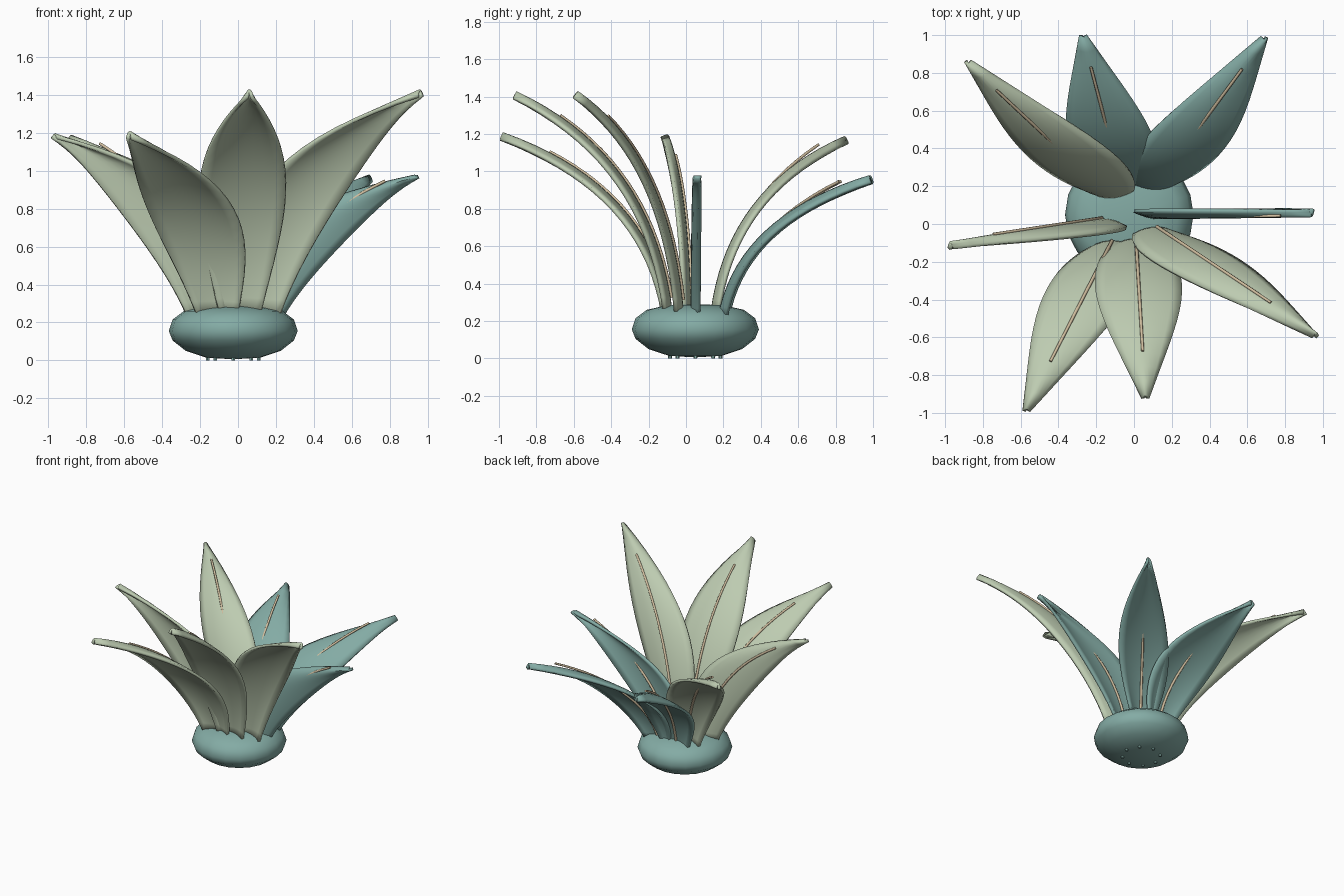
import bpy, bmesh, math
from mathutils import Vector

cube = bpy.data.objects.get("Cube")
if cube:
    bpy.data.objects.remove(cube, do_unlink=True)


def material(name, rgb):
    m = bpy.data.materials.new(name)
    m.use_nodes = True
    m.diffuse_color = (*rgb, 1)
    bsdf = m.node_tree.nodes["Principled BSDF"]
    bsdf.inputs["Base Color"].default_value = (*rgb, 1)
    bsdf.inputs["Roughness"].default_value = 0.8
    return m


PALE = material("pale_green", (0.51, 0.60, 0.44))
TEAL = material("teal_green", (0.23, 0.41, 0.375))
TAN = material("tan_vein", (0.64, 0.52, 0.35))


def add_object(name, bm, mat):
    bmesh.ops.recalc_face_normals(bm, faces=bm.faces)
    mesh = bpy.data.meshes.new(name)
    bm.to_mesh(mesh)
    bm.free()
    mesh.materials.append(mat)
    obj = bpy.data.objects.new(name, mesh)
    bpy.context.collection.objects.link(obj)
    for o in bpy.context.selected_objects:
        o.select_set(False)
    obj.select_set(True)
    bpy.context.view_layer.objects.active = obj
    bpy.ops.object.shade_smooth_by_angle(angle=math.radians(40))
    return obj


def leaf_frame(base, tip, t):
    """Point on the arching centre line, and the direction to the leaf's inner side."""
    def point(s):
        lean = 2 * s * (1 - s) * 0.12 + s * s
        rise = 2 * s * (1 - s) * 0.71 + s * s
        return Vector((base.x + (tip.x - base.x) * lean,
                       base.y + (tip.y - base.y) * lean,
                       base.z + (tip.z - base.z) * rise))
    d = point(t + 0.01) - point(t - 0.01)
    side = -1 if tip.y > base.y else 1
    return point(t), Vector((0, d.z, -d.y)).normalized() * side


def half_width(t):
    return 0.105 * (1 - t) + 0.012 * t + 0.168 * math.sin(math.pi * t ** 1.03)


def make_leaf(name, base, tip, mat):
    base, tip = Vector(base), Vector(tip)
    rows, cols = 18, 8
    bm = bmesh.new()
    grid = []
    for i in range(rows + 1):
        t = i / rows
        p, inner = leaf_frame(base, tip, t)
        row = []
        for j in range(cols + 1):
            u = 2 * j / cols - 1
            # blade width runs sideways, with edges drooping outward
            row.append(bm.verts.new(p + Vector((u * half_width(t), 0, 0)) - inner * 0.034 * u * u))
        grid.append(row)
    for a, b in zip(grid, grid[1:]):
        for j in range(cols):
            bm.faces.new((a[j], a[j + 1], b[j + 1], b[j]))
    leaf = add_object(name, bm, mat)
    solid = leaf.modifiers.new("thickness", "SOLIDIFY")
    solid.thickness = 0.02
    solid.offset = 0

    # midrib: inside on the front leaves; on the back ones it starts outside and lifts off on top
    curve = bpy.data.curves.new(name + "_vein", "CURVE")
    curve.dimensions = "3D"
    curve.bevel_depth = 0.01
    curve.bevel_resolution = 2
    curve.use_fill_caps = True
    back = tip.y > base.y
    end = 0.88 if back else 0.83
    steps = 16
    spline = curve.splines.new("POLY")
    spline.points.add(steps)
    for k, pt in enumerate(spline.points):
        t = 0.05 + (end - 0.05) * k / steps
        p, inner = leaf_frame(base, tip, t)
        offset = inner * 0.013
        if back:
            lift = (t - 0.57) * 0.11
            offset = Vector((0, 0, lift)) if lift > 0 else inner * max(lift, -0.014)
        pt.co = (*(p + offset), 1)
        pt.radius = 1 - 0.2 * k / steps
    curve.materials.append(TAN)
    bpy.context.collection.objects.link(bpy.data.objects.new(name + "_vein", curve))


# Leaves: name, base, tip, colour
LEAVES = [
    ("leaf_front_right", (-0.11, -0.09, 0.24), (-0.57, -0.98, 1.20), PALE),
    ("leaf_front", (0.01, -0.08, 0.24), (0.06, -0.91, 1.42), PALE),
    ("leaf_front_left", (0.11, -0.02, 0.23), (0.96, -0.58, 1.42), PALE),
    ("leaf_right", (-0.16, 0.02, 0.23), (-0.97, -0.10, 1.19), PALE),
    ("leaf_back_right", (-0.12, 0.14, 0.24), (-0.88, 0.85, 1.18), PALE),
    ("leaf_back", (-0.06, 0.19, 0.22), (-0.27, 0.99, 0.97), TEAL),
    ("leaf_back_left", (0.10, 0.18, 0.22), (0.69, 0.98, 0.97), TEAL),
    ("leaf_left", (0.12, 0.035, 0.21), (0.94, 0.045, 0.97), TEAL),
]
for leaf in LEAVES:
    make_leaf(*leaf)

# Rounded bulb, turned from a profile
CENTRE = Vector((-0.025, 0.05, 0))
PROFILE = [(0, 0.006), (0.14, 0.014), (0.25, 0.05), (0.32, 0.105), (0.34, 0.155),
           (0.32, 0.215), (0.26, 0.26), (0.15, 0.285), (0, 0.29)]
bm = bmesh.new()
verts = [bm.verts.new((r, 0, z)) for r, z in PROFILE]
edges = [bm.edges.new(pair) for pair in zip(verts, verts[1:])]
bmesh.ops.spin(bm, geom=verts + edges, cent=(0, 0, 0), axis=(0, 0, 1),
               angle=2 * math.pi, steps=20, use_duplicate=False)
bmesh.ops.remove_doubles(bm, verts=bm.verts, dist=0.0005)
bmesh.ops.translate(bm, verts=bm.verts, vec=CENTRE)
add_object("bulb", bm, TEAL)

# Tiny root stubs under the bulb
bm = bmesh.new()
for k in range(8):
    a = 2 * math.pi * k / 8
    stub = bmesh.ops.create_cone(bm, cap_ends=True, segments=6, radius1=0.01,
                                 radius2=0.014, depth=0.04)
    bmesh.ops.translate(bm, verts=stub["verts"],
                        vec=CENTRE + Vector((0.135 * math.cos(a), 0.135 * math.sin(a), 0.02)))
add_object("root_stubs", bm, TEAL)
